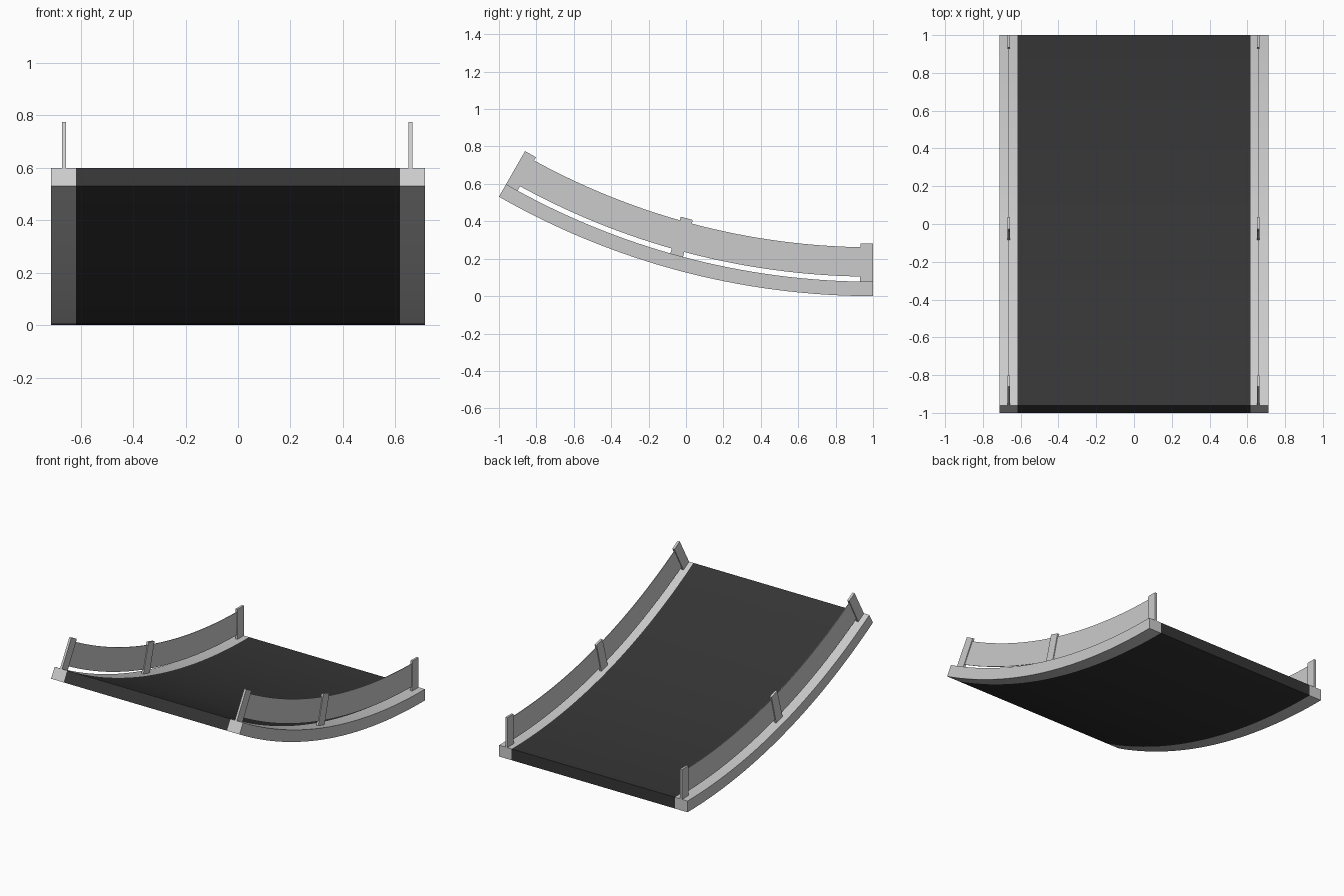
import bpy, bmesh, math

if "Cube" in bpy.data.objects:
    bpy.data.objects.remove(bpy.data.objects["Cube"])

# The whole model bends around one axis parallel to x, at y = 1, z = R
ANGLE = math.radians(29.75)
R = 2 / math.sin(ANGLE)      # radius of the underside
THICK = 0.077
TOP = R - THICK              # radius of the walking surface
POST = 0.07 / TOP            # angle covered by one post


def material(name, v):
    m = bpy.data.materials.new(name)
    m.diffuse_color = (v, v, v, 1)
    m.use_nodes = True
    m.node_tree.nodes["Principled BSDF"].inputs["Base Color"].default_value = m.diffuse_color
    return m


def arc_box(name, x0, x1, r_out, r_in, a0, a1, segs, mat=None):
    """Box section swept along the arc from angle a0 to a1."""
    bm = bmesh.new()
    rings = []
    for i in range(segs + 1):
        a = a0 + (a1 - a0) * i / segs
        rings.append([bm.verts.new((x, 1 - r * math.sin(a), R - r * math.cos(a)))
                      for x, r in ((x0, r_out), (x1, r_out), (x1, r_in), (x0, r_in))])
    for p, q in zip(rings, rings[1:]):
        for k in range(4):
            n = (k + 1) % 4
            bm.faces.new((p[k], p[n], q[n], q[k]))
    bm.faces.new(rings[0])
    bm.faces.new(rings[-1])
    bmesh.ops.recalc_face_normals(bm, faces=bm.faces)
    me = bpy.data.meshes.new(name)
    bm.to_mesh(me)
    bm.free()
    ob = bpy.data.objects.new(name, me)
    bpy.context.collection.objects.link(ob)
    if mat:
        me.materials.append(mat)
    bpy.context.view_layer.objects.active = ob
    ob.select_set(True)
    bpy.ops.object.shade_smooth_by_angle(angle=math.radians(30))
    ob.select_set(False)
    return ob


dark = material("belt_dark", 0.035)
panel_grey = material("panel_grey", 0.56)

# Dark curved deck
arc_box("deck", -0.617, 0.617, R, TOP, 0, ANGLE, 32, dark)

mid = math.radians(15.4)
for side, s, xc in (("left", -1, -0.6635), ("right", 1, 0.6575)):
    # Edge curb flush with the deck
    x0, x1 = sorted((s * 0.617, s * 0.712))
    arc_box(side + "_curb", x0, x1, R, TOP, 0, ANGLE, 32)
    # Thin guard panel raised above the curb
    arc_box(side + "_guard_panel", xc - 0.002, xc + 0.002, TOP - 0.027, TOP - 0.184,
            POST * 0.5, ANGLE - POST * 0.5, 32, panel_grey)
    # Posts at both ends and the middle
    for label, a in (("low", 0), ("middle", mid - POST / 2), ("high", ANGLE - POST)):
        arc_box(f"{side}_{label}_post", xc - 0.0075, xc + 0.0075,
                TOP, TOP - 0.204, a, a + POST, 1)
